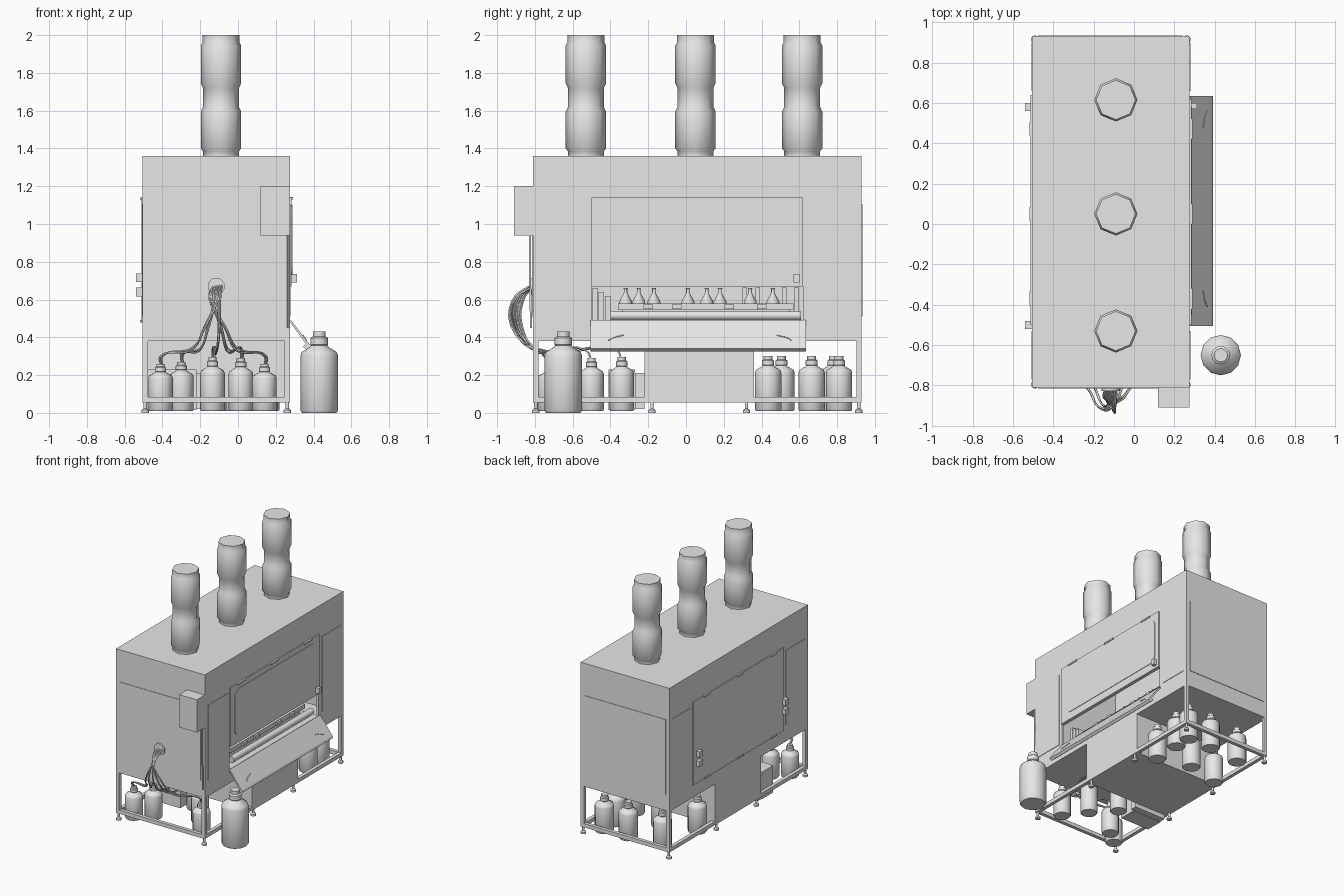
import bpy, bmesh, math
from mathutils import Matrix, Vector

cube = bpy.data.objects.get("Cube")
if cube:
    bpy.data.objects.remove(cube, do_unlink=True)

grey = bpy.data.materials.new("plain_grey")
grey.use_nodes = True
grey.diffuse_color = (0.8, 0.8, 0.8, 1)
grey.node_tree.nodes["Principled BSDF"].inputs["Base Color"].default_value = (0.8, 0.8, 0.8, 1)


def add_mesh(name, bm, smooth=None):
    bmesh.ops.recalc_face_normals(bm, faces=bm.faces)
    me = bpy.data.meshes.new(name)
    bm.to_mesh(me)
    bm.free()
    me.materials.append(grey)
    if smooth:
        me.shade_smooth()
        me.set_sharp_from_angle(angle=math.radians(smooth))
    ob = bpy.data.objects.new(name, me)
    bpy.context.collection.objects.link(ob)
    return ob


def box(name, x, y, z):
    """Box from (min, max) ranges."""
    bm = bmesh.new()
    size = [r[1] - r[0] for r in (x, y, z)]
    mid = [(r[1] + r[0]) / 2 for r in (x, y, z)]
    bmesh.ops.create_cube(bm, size=1, matrix=Matrix.Translation(mid) @ Matrix.Diagonal((*size, 1)))
    return add_mesh(name, bm)


def lathe(name, profile, at, sides, smooth=40):
    """Closed turned solid from (radius, height) points."""
    bm = bmesh.new()
    rings = []
    for r, h in profile:
        rings.append([bm.verts.new((at[0] + r * math.cos(math.tau * i / sides),
                                    at[1] + r * math.sin(math.tau * i / sides),
                                    at[2] + h)) for i in range(sides)])
    for a, b in zip(rings, rings[1:]):
        for i in range(sides):
            j = (i + 1) % sides
            bm.faces.new((a[i], a[j], b[j], b[i]))
    bm.faces.new(rings[0])
    bm.faces.new(rings[-1])
    return add_mesh(name, bm, smooth)


def tube(name, points, radius):
    cu = bpy.data.curves.new(name, "CURVE")
    cu.dimensions = "3D"
    cu.bevel_depth = radius
    cu.bevel_resolution = 1
    cu.resolution_u = 6
    cu.use_fill_caps = True
    sp = cu.splines.new("BEZIER")
    sp.bezier_points.add(len(points) - 1)
    for bp, p in zip(sp.bezier_points, points):
        bp.co = p
        bp.handle_left_type = bp.handle_right_type = "AUTO"
    cu.materials.append(grey)
    ob = bpy.data.objects.new(name, cu)
    bpy.context.collection.objects.link(ob)


def rounded_plate(name, x, y, z, radius):
    """Thin plate facing x with rounded corners."""
    ob = box(name, x, y, z)
    bm = bmesh.new()
    bm.from_mesh(ob.data)
    edges = [e for e in bm.edges if abs(e.verts[0].co.x - e.verts[1].co.x) > 0.001]
    bmesh.ops.bevel(bm, geom=edges, offset=radius, segments=5, profile=0.5, affect="EDGES")
    bm.to_mesh(ob.data)
    bm.free()


X0, X1, Y0, Y1 = -0.505, 0.275, -0.81, 0.93
LOW, TOP, T = 0.38, 1.36, 0.02

# Cabinet shell, with the work opening on the +x wall
box("cabinet_roof", (X0, X1), (Y0, Y1), (TOP - T, TOP))
box("cabinet_floor", (X0, X1), (Y0, Y1), (LOW, LOW + T))
box("front_wall", (X0, X1), (Y0, Y0 + T), (LOW, TOP))
box("back_wall", (X0, X1), (Y1 - T, Y1), (LOW, TOP))
box("right_wall", (X0, X0 + T), (Y0, Y1), (LOW, TOP))
wall = (X1 - T, X1)
box("left_wall_upper", wall, (Y0, Y1), (0.67, TOP))
box("left_wall_lower", wall, (Y0, Y1), (LOW, 0.49))
box("left_wall_front_part", wall, (Y0, -0.5), (0.49, 0.67))
box("left_wall_back_part", wall, (0.62, Y1), (0.49, 0.67))

# End panels, side doors and sashes
for name, y in (("front_panel", (Y0 - 0.004, Y0)), ("back_panel", (Y1, Y1 + 0.004))):
    box(name, (-0.475, 0.24), y, (0.51, 1.105))
for side, xs in (("left", (X1, X1 + 0.004)), ("right", (X0 - 0.004, X0))):
    box(side + "_front_door", xs, (-0.77, -0.53), (0.51, 1.105))
    box(side + "_back_door", xs, (0.66, 0.9), (0.51, 1.105))
box("left_sash", (X1, 0.284), (-0.5, 0.62), (0.67, 1.14))
rounded_plate("left_window", (0.284, 0.288), (-0.45, 0.58), (0.73, 1.1), 0.06)
box("right_sash", (X0 - 0.007, X0), (-0.5, 0.64), (0.48, 1.14))
for y in (-0.37, 0.05, 0.47):
    for z in (0.485, 1.135):
        box("hinge", (-0.518, X0), (y - 0.035, y + 0.035), (z - 0.006, z + 0.006))
    box("sash_stop", (X1, 0.29), (y - 0.05, y + 0.05), (1.13, 1.142))

# Handles
for y in (-0.5, 0.58):
    for z in (0.64, 0.715):
        box("right_handle", (-0.54, X0), (y - 0.02, y + 0.02), (z - 0.023, z + 0.023))
box("left_handle", (X1, 0.312), (0.57, 0.6), (0.69, 0.735))

# Control box and its cable
box("control_box", (0.12, X1), (-0.91, Y0), (0.94, 1.2))
tube("control_cable", [(0.265, -0.825, 0.95), (0.265, -0.825, 0.7), (0.265, -0.82, 0.45)], 0.006)

# Sloping front ledge with rolled lower edge
bm = bmesh.new()
outline = [(0.272, 0.485), (0.28, 0.492), (0.385, 0.355), (0.392, 0.34), (0.375, 0.325), (0.345, 0.35), (0.36, 0.365)]
ends = [[bm.verts.new((x, y, z)) for x, z in outline] for y in (-0.505, 0.635)]
for ring in ends:
    bm.faces.new(ring)
for i in range(len(outline)):
    j = (i + 1) % len(outline)
    bm.faces.new((ends[0][i], ends[0][j], ends[1][j], ends[1][i]))
add_mesh("sloping_ledge", bm)
for y in (-0.38, 0.53):
    s = 1 if y < 0 else -1
    tube("ledge_groove", [(0.364, y - 0.03 * s, 0.383), (0.354, y - 0.01 * s, 0.396),
                          (0.342, y + 0.05 * s, 0.412)], 0.003)

# Work area: deck, rounded armrest, rack and glassware
box("work_deck", (X0 + T, X1 - T), (-0.5, 0.62), (0.47, 0.49))
tube("armrest", [(0.22, -0.4, 0.515), (0.22, 0.1, 0.515), (0.22, 0.61, 0.515)], 0.026)
box("rack_base", (0.0, 0.19), (-0.36, 0.57), (0.545, 0.58))
box("rack_support", (0.03, 0.16), (-0.34, 0.55), (0.49, 0.545))
for y in (-0.2, -0.05, 0.23, 0.4):
    box("rack_clip", (0.19, 0.205), (y - 0.025, y + 0.025), (0.55, 0.575))
for y in (-0.32, -0.25, -0.17, 0.01, 0.11, 0.18, 0.34, 0.46):
    lathe("flask", [(0.034, 0), (0.034, 0.01), (0.009, 0.055), (0.009, 0.075), (0.012, 0.08)],
          (0.1, y, 0.58), 12)
for i in range(3):
    box("instrument", (0.05, 0.2), (-0.495 + i * 0.033, -0.467 + i * 0.033), (0.49, 0.66 - i * 0.02))
for y in (0.31, 0.38, 0.52, 0.585):
    box("holder", (-0.05, 0.02), (y - 0.012, y + 0.012), (0.49, 0.665))

# Flues
flue = [(0.095, 0), (0.095, 0.025), (0.107, 0.04), (0.107, 0.235), (0.095, 0.26), (0.095, 0.36),
        (0.107, 0.385), (0.107, 0.585), (0.098, 0.6), (0.098, 0.64)]
for y in (-0.53, 0.05, 0.615):
    lathe("flue", flue, (-0.09, y, TOP), 8, 50)

# Base cabinet, frame and feet
box("base_cabinet", (X0, X1), (-0.22, 0.36), (0.055, LOW))
P = 0.028
for x in (X0, X1 - P):
    box("side_rail", (x, x + P), (Y0, Y1), (0.055, 0.085))
    for y in (Y0, Y1 - P):
        box("post", (x, x + P), (y, y + P), (0.055, LOW))
    for y in (-0.795, -0.18, 0.32, 0.915):
        lathe("foot", [(0.02, 0), (0.02, 0.015), (0.009, 0.022), (0.009, 0.055)], (x + P / 2, y, 0), 10)
for y in (Y0, Y1 - P):
    box("end_rail", (X0, X1), (y, y + P), (0.055, 0.085))

# Pump units beside the base cabinet
box("pump_unit", (-0.48, -0.22), (-0.41, -0.27), (0.015, 0.23))
box("pump_unit_cover", (-0.48, -0.2), (-0.27, -0.22), (0.02, 0.21))

# Bottles
shape = [(0.92, 0), (1, 0.03), (1, 0.7), (0.92, 0.75), (0.5, 0.81), (0.42, 0.83),
         (0.46, 0.84), (0.46, 0.92), (0.34, 0.94), (0.34, 1)]


def bottle(name, x, y, r, h, z=0.01):
    lathe(name, [(a * r, b * h) for a, b in shape], (x, y, z), 12)


front_bottles = [(0.14, -0.66, 0.25), (0.015, -0.5, 0.28), (-0.3, -0.63, 0.26),
                 (-0.41, -0.72, 0.25), (-0.135, -0.34, 0.285)]
back_bottles = [(0.15, 0.81), (-0.06, 0.81), (-0.34, 0.78), (-0.405, 0.435),
                (0.14, 0.435), (-0.13, 0.505), (0.15, 0.665)]
for x, y, h in front_bottles:
    bottle("front_bottle", x, y, 0.065, h)
for x, y in back_bottles:
    bottle("back_bottle", x, y, 0.07, 0.29)
bottle("large_bottle", 0.43, -0.65, 0.1, 0.43, 0)

# Hose port and hoses down to the front bottles
bm = bmesh.new()
bmesh.ops.create_cone(bm, cap_ends=True, segments=16, radius1=0.045, radius2=0.045, depth=0.02,
                      matrix=Matrix.Translation((-0.115, Y0 - 0.008, 0.67)) @ Matrix.Rotation(math.pi / 2, 4, "X"))
add_mesh("hose_port", bm, 40)
for i, (x, y, h) in enumerate(front_bottles):
    for k in (0, 1):
        px = -0.14 + i * 0.012 + k * 0.008
        out = -0.86 - 0.012 * i - 0.008 * k
        drop = px + (x - px) * 0.25
        tube("hose", [(px, Y0, 0.67 + 0.015 * k), (px - 0.01, out, 0.6), (drop, out - 0.005, 0.45),
                      (drop + (x - drop) * 0.3, -0.8, 0.33 + 0.012 * k),
                      (x + 0.01 * k, y - 0.03, h + 0.05), (x + 0.01 * k, y, h)], 0.005)
